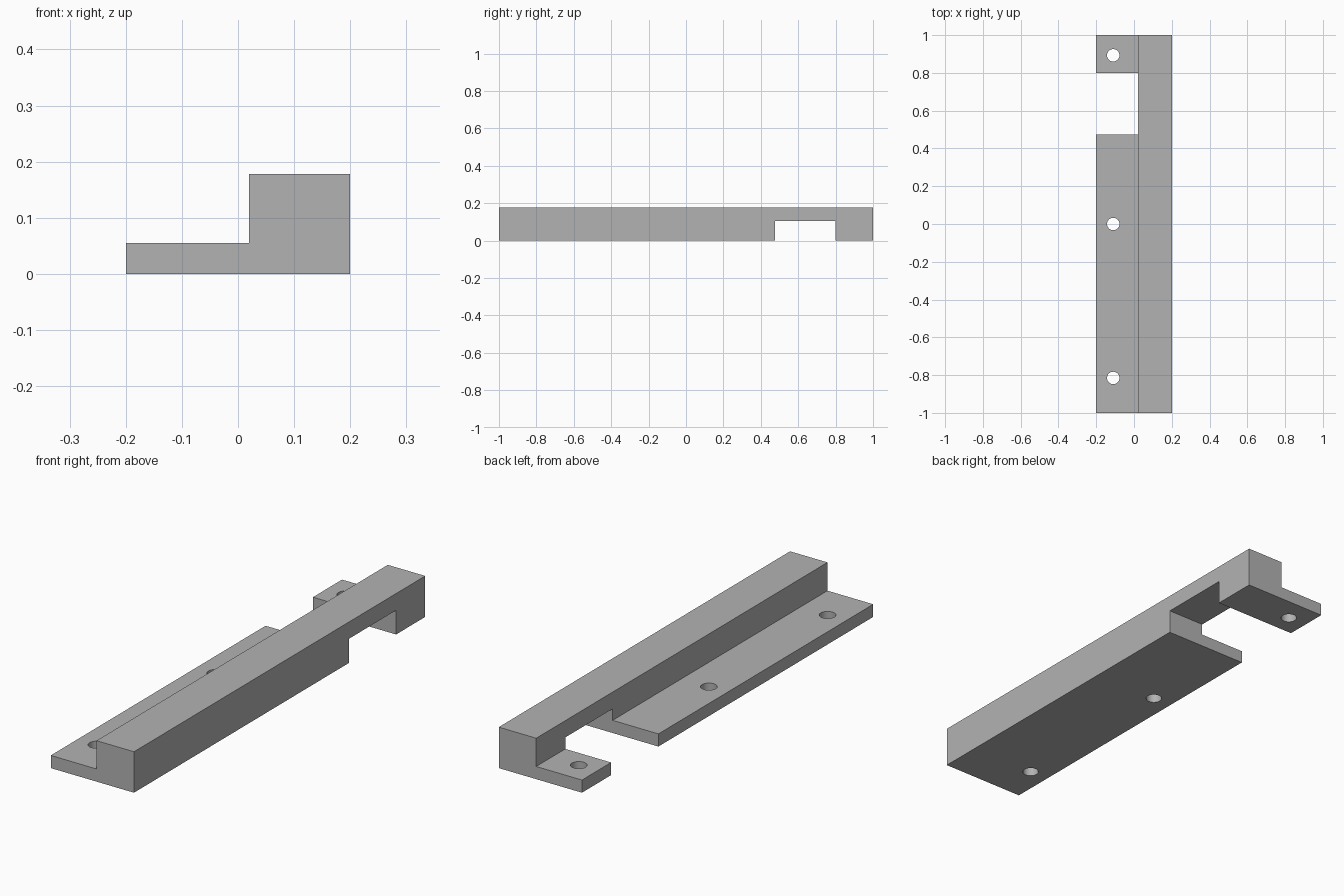
import bpy
import bmesh
from mathutils import Matrix, Vector

cube = bpy.data.objects.get("Cube")
if cube:
    bpy.data.objects.remove(cube, do_unlink=True)

LENGTH = 2.0
HALF_WIDTH = 0.2
HEIGHT = 0.178
FLANGE_TOP = 0.055
STEP_X = 0.02
NOTCH_START, NOTCH_END, NOTCH_TOP = 0.475, 0.80, 0.105
HOLE_X, HOLE_RADIUS = -0.11, 0.033
HOLE_POSITIONS = (-0.815, 0.0, 0.893)

# Single plain grey material
grey = bpy.data.materials.new("plain grey")
grey.use_nodes = True
colour = (0.45, 0.45, 0.45, 1)
grey.diffuse_color = colour
grey.node_tree.nodes["Principled BSDF"].inputs["Base Color"].default_value = colour


def make_object(name, bm):
    bmesh.ops.recalc_face_normals(bm, faces=bm.faces)
    mesh = bpy.data.meshes.new(name)
    bm.to_mesh(mesh)
    bm.free()
    mesh.materials.append(grey)
    obj = bpy.data.objects.new(name, mesh)
    bpy.context.collection.objects.link(obj)
    return obj


# Stepped bar: L-shaped profile extruded front to back
bm = bmesh.new()
profile = [(-HALF_WIDTH, 0), (HALF_WIDTH, 0), (HALF_WIDTH, HEIGHT),
           (STEP_X, HEIGHT), (STEP_X, FLANGE_TOP), (-HALF_WIDTH, FLANGE_TOP)]
face = bm.faces.new([bm.verts.new((x, -LENGTH / 2, z)) for x, z in profile])
extruded = bmesh.ops.extrude_face_region(bm, geom=[face])["geom"]
bmesh.ops.translate(bm, vec=Vector((0, LENGTH, 0)),
                    verts=[v for v in extruded if isinstance(v, bmesh.types.BMVert)])
bar = make_object("stepped_bar", bm)

# Cutter: notch across the underside and three screw holes
bm = bmesh.new()
depth = 0.1
notch = (Matrix.Translation((0, (NOTCH_START + NOTCH_END) / 2, (NOTCH_TOP - depth) / 2))
         @ Matrix.Diagonal((1, NOTCH_END - NOTCH_START, NOTCH_TOP + depth, 1)))
bmesh.ops.create_cube(bm, size=1, matrix=notch)
for y in HOLE_POSITIONS:
    bmesh.ops.create_cone(bm, cap_ends=True, segments=32, radius1=HOLE_RADIUS,
                          radius2=HOLE_RADIUS, depth=0.4,
                          matrix=Matrix.Translation((HOLE_X, y, 0)))
cutter = make_object("notch_and_hole_cutter", bm)
cutter.hide_render = True

# Cut the bar, then discard the cutter
cut = bar.modifiers.new("cut", "BOOLEAN")
cut.operation = "DIFFERENCE"
cut.solver = "EXACT"
cut.object = cutter
bpy.ops.object.select_all(action="DESELECT")
bar.select_set(True)
bpy.context.view_layer.objects.active = bar
bpy.ops.object.modifier_apply(modifier=cut.name)
bpy.data.objects.remove(cutter, do_unlink=True)

# Round hole walls, crisp edges elsewhere
bpy.ops.object.shade_smooth_by_angle()
